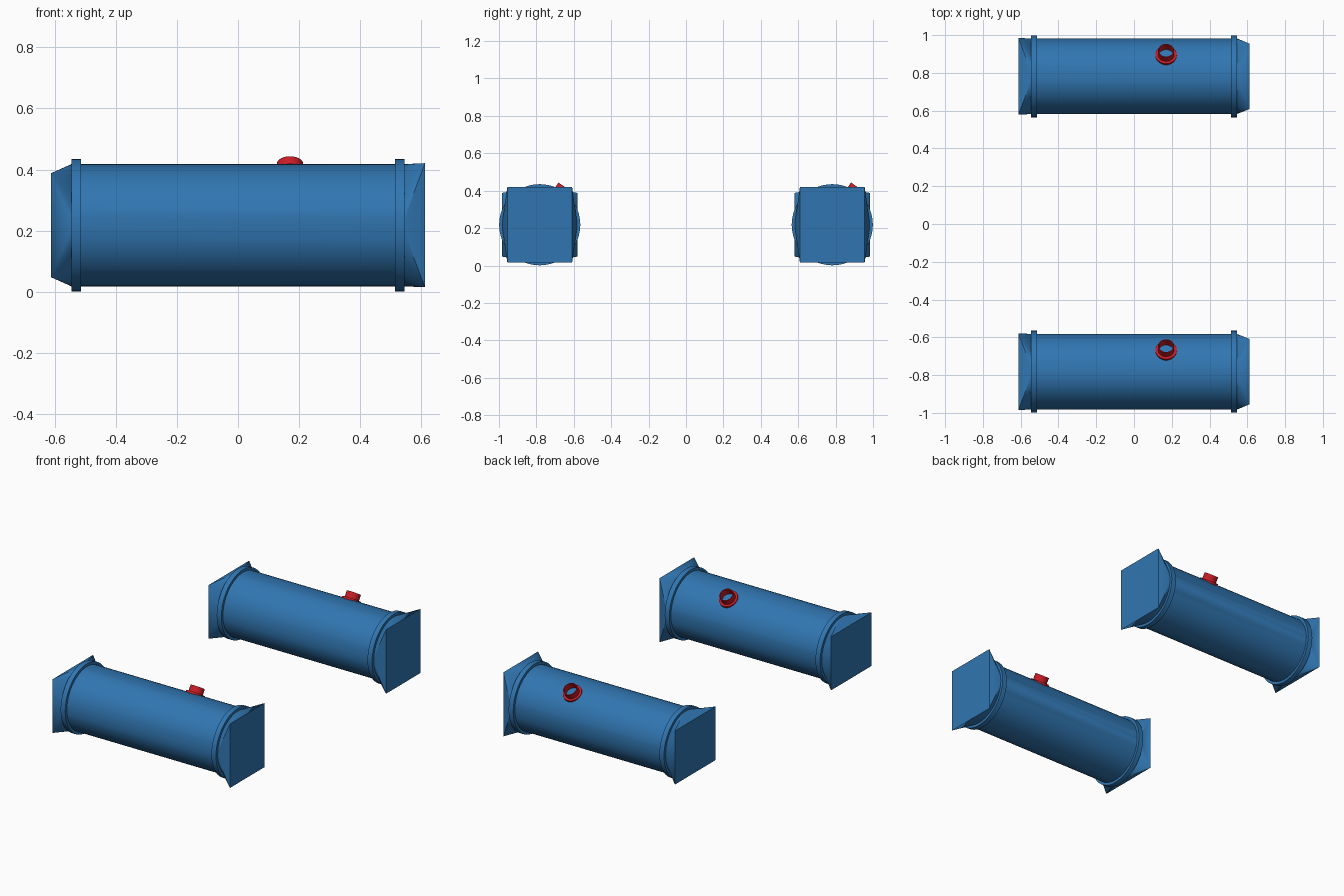
import bpy, bmesh, math
from mathutils import Matrix

if "Cube" in bpy.data.objects:
    bpy.data.objects.remove(bpy.data.objects["Cube"])

N = 48                      # sides of the round shell
R, RB = 0.2, 0.217          # shell and band radius
CZ, CY = 0.218, 0.782       # tank axis height and side offset


def material(name, col):
    m = bpy.data.materials.new(name)
    m.diffuse_color = (*col, 1)
    m.use_nodes = True
    m.node_tree.nodes["Principled BSDF"].inputs["Base Color"].default_value = m.diffuse_color
    return m


BLUE = material("blue_paint", (0.03, 0.18, 0.44))
RED = material("red_paint", (0.58, 0.012, 0.02))


def finish(bm, name, mat, matrix, angle=30):
    bmesh.ops.recalc_face_normals(bm, faces=bm.faces)
    me = bpy.data.meshes.new(name)
    bm.to_mesh(me)
    bm.free()
    me.materials.append(mat)
    ob = bpy.data.objects.new(name, me)
    bpy.context.collection.objects.link(ob)
    ob.matrix_world = matrix
    bpy.ops.object.select_all(action='DESELECT')
    ob.select_set(True)
    bpy.context.view_layer.objects.active = ob
    bpy.ops.object.shade_smooth_by_angle(angle=math.radians(angle))
    return ob


def lathe(name, profile, mat, matrix, n):
    """Spin a closed (radius, height) profile round local z."""
    bm = bmesh.new()
    rings = [[bm.verts.new((r * math.cos(2 * math.pi * k / n),
                            r * math.sin(2 * math.pi * k / n), h))
              for k in range(n)] for r, h in profile]
    for a, b in zip(rings, rings[1:] + rings[:1]):
        for k in range(n):
            j = (k + 1) % n
            bm.faces.new((a[k], a[j], b[j], b[k]))
    return finish(bm, name, mat, matrix)


def tank_shell(name, matrix):
    """Round shell with a round-to-rectangle transition at both ends."""
    bm = bmesh.new()
    rings = []
    q = N // 4
    for s, hy, hz in ((-1, 0.203, 0.17), (1, 0.173, 0.203)):
        ring = [bm.verts.new((s * 0.545, R * math.cos(2 * math.pi * k / N),
                              R * math.sin(2 * math.pi * k / N))) for k in range(N)]
        corners = [bm.verts.new((s * 0.612, a * hy, b * hz))
                   for a, b in ((1, 1), (-1, 1), (-1, -1), (1, -1))]
        for i, c in enumerate(corners):
            # corner fan, then the flat triangle to the next corner
            for k in range(i * q, (i + 1) * q):
                bm.faces.new((ring[k], ring[(k + 1) % N], c))
            bm.faces.new((c, ring[(i + 1) * q % N], corners[(i + 1) % 4]))
        bm.faces.new(corners)
        rings.append(ring)
    a, b = rings
    for k in range(N):
        j = (k + 1) % N
        bm.faces.new((a[k], a[j], b[j], b[k]))
    return finish(bm, name, BLUE, matrix, 20)


def box_profile(r0, r1, h0, h1):
    return [(r0, h0), (r1, h0), (r1, h1), (r0, h1)]


for side, y in (("front", -CY), ("back", CY)):
    base = Matrix.Translation((0, y, CZ))
    tank_shell(side + "_tank_shell", base)
    # bands near both ends
    for end, x in (("left", -0.529), ("right", 0.529)):
        m = base @ Matrix.Translation((x, 0, 0)) @ Matrix.Rotation(math.pi / 2, 4, 'Y')
        lathe(f"{side}_{end}_band", box_profile(0.197, RB, -0.016, 0.016), BLUE, m, N)
    # filler neck and its flange, tilted towards the back
    m = base @ Matrix.Translation((0.17, 0, 0)) @ Matrix.Rotation(math.radians(-34), 4, 'X')
    lathe(side + "_filler_flange", box_profile(0.038, 0.057, 0.19, 0.205), RED, m, 24)
    lathe(side + "_filler_neck", box_profile(0.038, 0.043, 0.19, 0.243), RED, m, 24)
